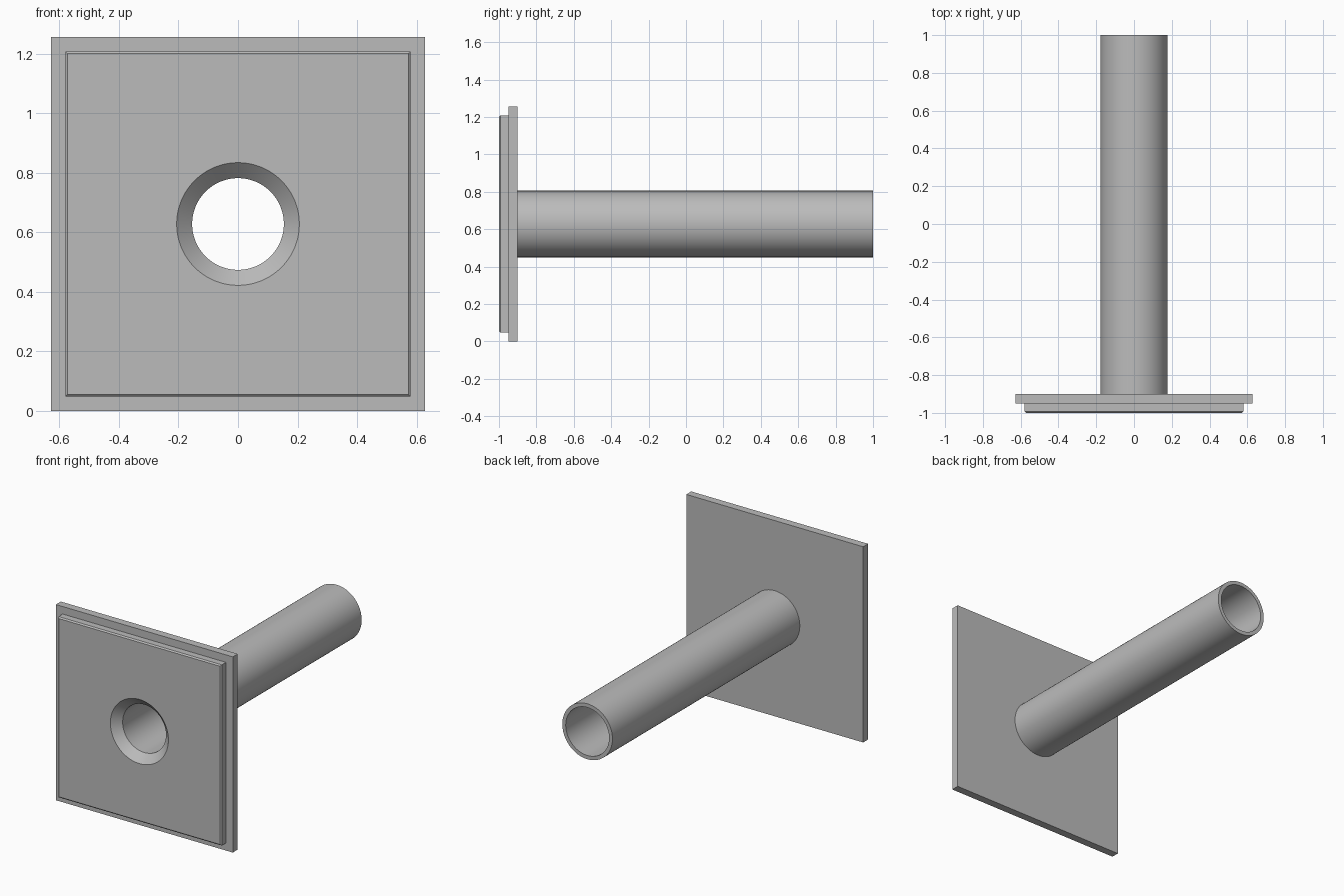
import bpy, bmesh, math
from mathutils import Matrix

if "Cube" in bpy.data.objects:
    bpy.data.objects.remove(bpy.data.objects["Cube"])

CENTRE_Z = 0.628
FRONT, STEP, BACK, END = -1.0, -0.95, -0.9, 1.0
BORE, OUTER, MOUTH = 0.154, 0.178, 0.206
SEGMENTS = 96

# Single plain metal colour
grey = bpy.data.materials.new("plain grey")
grey.use_nodes = True
colour = (0.5, 0.5, 0.5, 1)
grey.diffuse_color = colour
grey.node_tree.nodes["Principled BSDF"].inputs["Base Color"].default_value = colour


def make_object(name, bm):
    bmesh.ops.recalc_face_normals(bm, faces=bm.faces)
    mesh = bpy.data.meshes.new(name)
    bm.to_mesh(mesh)
    bm.free()
    mesh.materials.append(grey)
    obj = bpy.data.objects.new(name, mesh)
    bpy.context.collection.objects.link(obj)
    return obj


def lathe(name, profile):
    """Spin a closed (radius, y) profile around the bore axis."""
    bm = bmesh.new()
    verts = [bm.verts.new((r, y, CENTRE_Z)) for r, y in profile]
    edges = [bm.edges.new((v, verts[i - 1])) for i, v in enumerate(verts)]
    bmesh.ops.spin(bm, geom=verts + edges, cent=(0, 0, CENTRE_Z), axis=(0, 1, 0),
                   angle=math.tau, steps=SEGMENTS, use_duplicate=False)
    bmesh.ops.remove_doubles(bm, verts=bm.verts, dist=0.0001)
    return make_object(name, bm)


def shade(obj):
    bpy.ops.object.select_all(action="DESELECT")
    obj.select_set(True)
    bpy.context.view_layer.objects.active = obj
    bpy.ops.object.shade_smooth_by_angle(angle=math.radians(30))


def plate(name, half, y0, y1, r0, r1, chamfer=0):
    """Square plate with a round hole running from radius r0 at y0 to r1 at y1."""
    bm = bmesh.new()
    size = Matrix.Diagonal((2 * half, y1 - y0, 2 * half, 1))
    bmesh.ops.create_cube(bm, size=1, matrix=Matrix.Translation((0, (y0 + y1) / 2, CENTRE_Z)) @ size)
    if chamfer:
        rim = [e for e in bm.edges if all(v.co.y < y0 + 0.001 for v in e.verts)]
        bmesh.ops.bevel(bm, geom=rim, offset=chamfer, segments=1, affect="EDGES")
    obj = make_object(name, bm)

    # Cutter extends past both faces along the same slope
    depth, slope = y1 - y0, r1 - r0
    bm = bmesh.new()
    bmesh.ops.create_cone(
        bm, cap_ends=True, segments=SEGMENTS, radius1=r1 + slope, radius2=r0 - slope, depth=3 * depth,
        matrix=Matrix.Translation((0, (y0 + y1) / 2, CENTRE_Z)) @ Matrix.Rotation(math.pi / 2, 4, "X"))
    cutter = make_object(name + "_cutter", bm)
    cutter.hide_render = True
    cut = obj.modifiers.new("hole", "BOOLEAN")
    cut.operation, cut.solver, cut.object = "DIFFERENCE", "EXACT", cutter
    bpy.context.view_layer.objects.active = obj
    bpy.ops.object.modifier_apply(modifier=cut.name)
    bpy.data.objects.remove(cutter)
    shade(obj)


# Raised front panel with flared mouth, and wider plate behind it
plate("front_panel", 0.58, FRONT, STEP, MOUTH, BORE, chamfer=0.008)
plate("back_plate", CENTRE_Z, STEP, BACK, OUTER, OUTER)

# Hollow pipe seated in the back plate
shade(lathe("pipe", [(BORE, STEP), (BORE, END), (OUTER, END), (OUTER, STEP)]))
